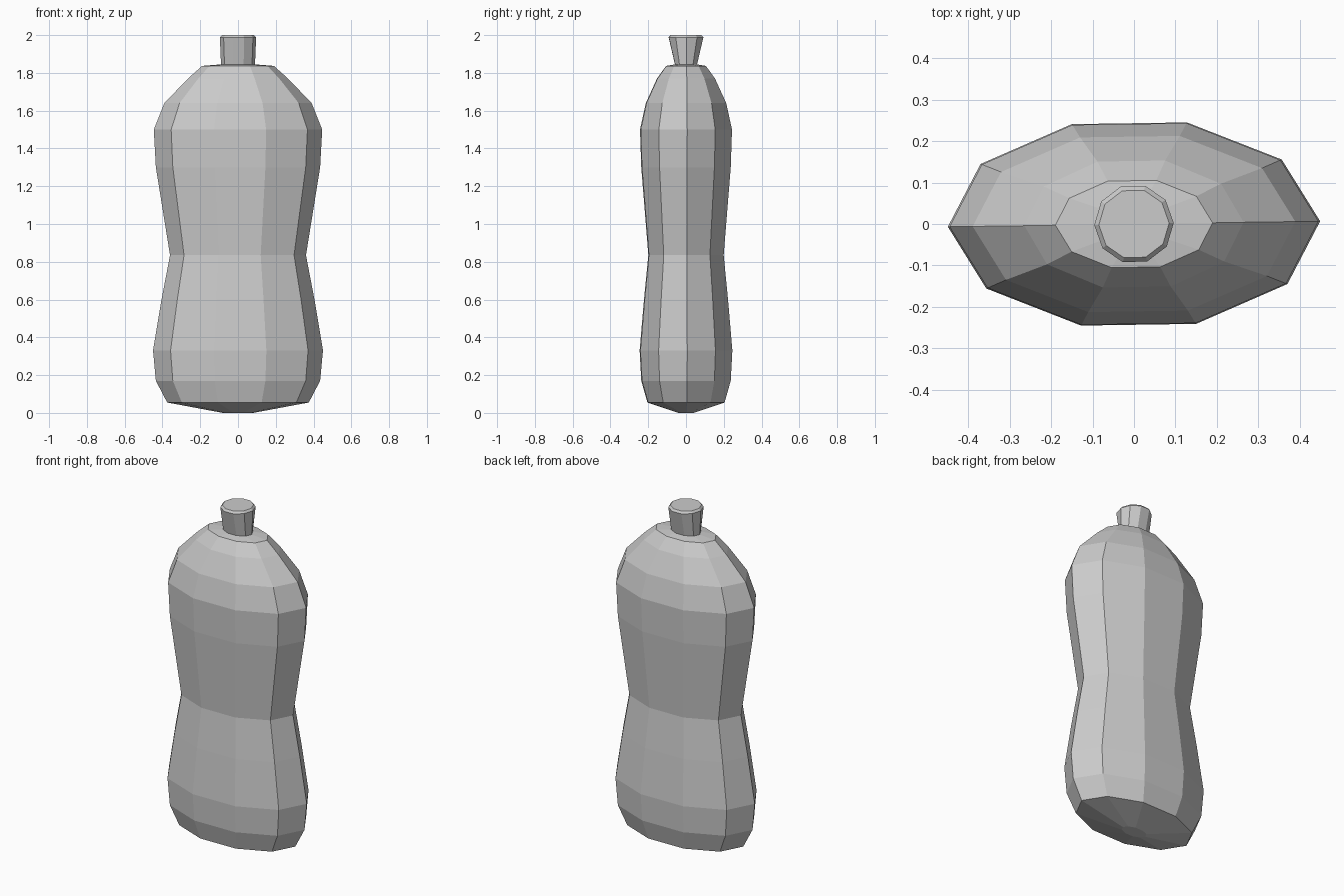
import bpy
import bmesh
from math import cos, sin, pi, radians

if "Cube" in bpy.data.objects:
    bpy.data.objects.remove(bpy.data.objects["Cube"], do_unlink=True)

SIDES = 10
TWIST = radians(1.5)

grey = bpy.data.materials.new("plain grey")
grey.use_nodes = True
colour = (0.6, 0.6, 0.6, 1.0)
grey.diffuse_color = colour
grey.node_tree.nodes["Principled BSDF"].inputs["Base Color"].default_value = colour


def loft(name, rings):
    """Bridge oval rings (z, x radius, y radius) and cap both ends."""
    bm = bmesh.new()
    loops = []
    for z, rx, ry in rings:
        angles = [2 * pi * i / SIDES + TWIST for i in range(SIDES)]
        loops.append([bm.verts.new((rx * cos(a), ry * sin(a), z)) for a in angles])
    for low, high in zip(loops, loops[1:]):
        for i in range(SIDES):
            j = (i + 1) % SIDES
            bm.faces.new((low[i], low[j], high[j], high[i]))
    bm.faces.new(loops[0][::-1])
    bm.faces.new(loops[-1])
    mesh = bpy.data.meshes.new(name)
    bm.to_mesh(mesh)
    bm.free()
    mesh.materials.append(grey)
    obj = bpy.data.objects.new(name, mesh)
    bpy.context.collection.objects.link(obj)
    return obj


# Waisted bottle from the shallow base, through the shoulders, to the flared neck
loft("bottle", [
    (0.0, 0.08, 0.043),
    (0.055, 0.375, 0.213),
    (0.17, 0.435, 0.247),
    (0.33, 0.45, 0.256),
    (0.6, 0.405, 0.232),
    (0.835, 0.36, 0.208),
    (1.3, 0.435, 0.247),
    (1.5, 0.446, 0.254),
    (1.64, 0.39, 0.222),
    (1.77, 0.265, 0.16),
    (1.837, 0.19, 0.11),
    (1.845, 0.09, 0.061),
    (1.988, 0.096, 0.096),
    (2.0, 0.085, 0.085),
])
